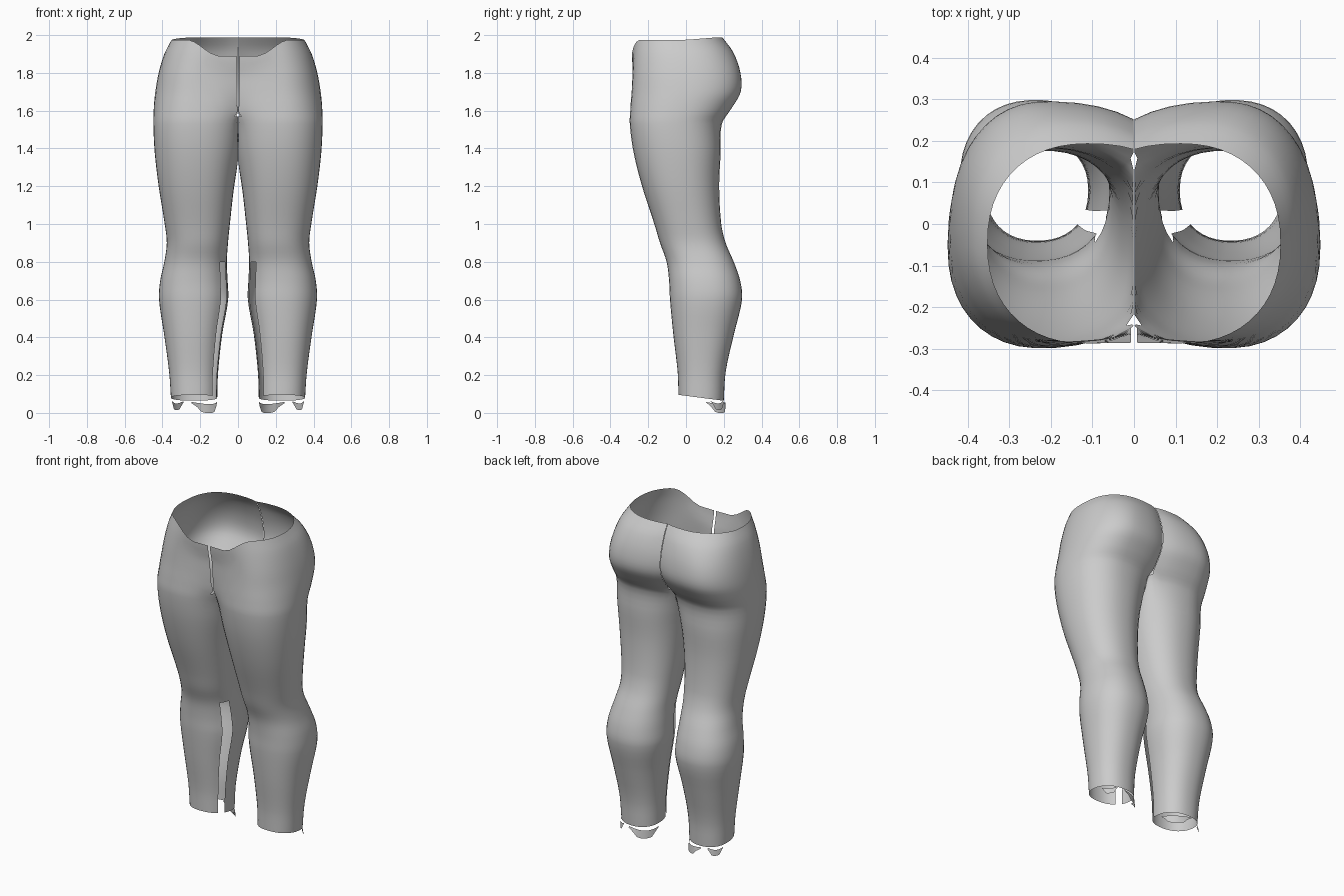
import bpy, bmesh, math

if "Cube" in bpy.data.objects:
    bpy.data.objects.remove(bpy.data.objects["Cube"])

grey = bpy.data.materials.new("light grey cloth")
grey.diffuse_color = (0.6, 0.6, 0.6, 1)
grey.use_nodes = True
grey.node_tree.nodes["Principled BSDF"].inputs["Base Color"].default_value = grey.diffuse_color

# Leg sections: z, centre x, outer x, inner radius front, inner radius back, front y, back y
ROWS = [
    (0.08, .233, .355, .123, .123, -.04, .20),
    (0.22, .235, .365, .130, .130, -.045, .21),
    (0.42, .238, .392, .155, .155, -.068, .255),
    (0.60, .236, .418, .184, .184, -.085, .297),
    (0.70, .235, .412, .180, .180, -.09, .287),
    (0.80, .225, .390, .166, .166, -.103, .253),
    (0.90, .213, .377, .160, .160, -.138, .21),
    (1.00, .213, .388, .170, .170, -.168, .187),
    (1.20, .218, .420, .198, .198, -.233, .176),
    (1.38, .222, .441, .235, .235, -.278, .184),
    (1.53, .222, .448, .270, .290, -.298, .190),
    (1.61, .220, .446, .340, .340, -.295, .240),
    (1.70, .212, .438, .420, .350, -.288, .290),
    (1.80, .200, .420, .500, .350, -.283, .288),
    (1.90, .160, .390, .600, .300, -.283, .250),
    (1.975, .11, .352, .700, .280, -.287, .193),
]
STEPS, OUTER, INNER = 4, 30, 10
POWER = 2.25          # slightly squared ellipse
CROTCH = 1.56


def spline(p0, p1, p2, p3, t):
    # non-uniform cubic through the section values
    out = []
    h = p2[0] - p1[0]
    for b, c, a, d in zip(p1, p2, p0, p3):
        m1 = (c - a) / max(p2[0] - p0[0], 1e-6) * h
        m2 = (d - b) / max(p3[0] - p1[0], 1e-6) * h
        out.append((2*t**3 - 3*t**2 + 1)*b + (t**3 - 2*t**2 + t)*m1
                   + (3*t**2 - 2*t**3)*c + (t**3 - t**2)*m2)
    return out


def smooth(v):
    v = min(max(v, 0), 1)
    return v * v * (3 - 2 * v)


def point(row, ang):
    z, cx, xo, af, ab, yf, yb = row
    c, s = math.cos(ang), math.sin(ang)
    a = xo - cx if c > 0 else (af if s < 0 else ab)
    x = cx + a * math.copysign(abs(c) ** (2 / POWER), c)
    y = (yf + yb) / 2 + (yb - yf) / 2 * math.copysign(abs(s) ** (2 / POWER), s)
    # narrow front opening above the crotch
    xmin = 0.007 if (z > 1.62 and s < 0) else 0.001
    x = max(x, xmin)
    # waist dips in front, hem drops toward the heel
    if y < 0:
        z -= 0.085 * smooth((0.27 - x) / 0.17) * smooth((row[0] - 1.75) / 0.22)
    else:
        z += 0.012 * smooth((row[0] - 1.75) / 0.22) * min(y / 0.15, 1)
    z += (0.08 - y) * 0.13 * smooth((0.3 - row[0]) / 0.22)
    return (x, y, z)


def limit(cx, a):
    # angle at which the outline reaches the middle plane
    r = min(cx / a, 1)
    return min(math.pi - math.acos(r ** (POWER / 2)), math.radians(130)) \
        if r < 1 else math.radians(130)


def ring(row):
    f, b = limit(row[1], row[3]), limit(row[1], row[4])
    angs = [-f + (f + b) * i / OUTER for i in range(OUTER + 1)]
    angs += [b + (2 * math.pi - f - b) * i / INNER for i in range(1, INNER)]
    return [point(row, a) for a in angs]


def finish(bm, name):
    mesh = bpy.data.meshes.new(name)
    bm.to_mesh(mesh)
    bm.free()
    mesh.materials.append(grey)
    obj = bpy.data.objects.new(name, mesh)
    bpy.context.collection.objects.link(obj)
    mirror = obj.modifiers.new("other side", 'MIRROR')
    mirror.use_mirror_merge = False
    for o in bpy.context.selected_objects:
        o.select_set(False)
    bpy.context.view_layer.objects.active = obj
    obj.select_set(True)
    bpy.ops.object.shade_smooth_by_angle(angle=math.radians(50))
    return obj


# Trouser legs with hips, an open inseam below the knee and no wall above the crotch
sections = []
for i in range(len(ROWS) - 1):
    p = [ROWS[max(i - 1, 0)], ROWS[i], ROWS[i + 1], ROWS[min(i + 2, len(ROWS) - 1)]]
    sections += [spline(*p, k / STEPS) for k in range(STEPS)]
sections.append(ROWS[-1])

bm = bmesh.new()
rings = [[bm.verts.new(co) for co in ring(r)] for r in sections]
n = OUTER + INNER
for j in range(len(rings) - 1):
    z = sections[j][0]
    for k in range(n):
        if k >= OUTER and z > CROTCH:
            continue
        if k in (n - 3, n - 2) and z < 0.8:
            continue
        a, b = rings[j], rings[j + 1]
        bm.faces.new((a[k], a[(k + 1) % n], b[(k + 1) % n], b[k]))
bmesh.ops.delete(bm, geom=[v for v in bm.verts if not v.link_faces], context='VERTS')
finish(bm, "trouser_legs")


# Torn hem scraps below each ankle
def scrap(name, start, end, top, low):
    bm = bmesh.new()
    cols = []
    for i in range(9):
        t = i / 8
        x, y, _ = point(ROWS[0], math.radians(start + (end - start) * t))
        depth = smooth(min(t, 1 - t) / 0.32)
        zt = top - 0.012 * math.sin(math.pi * t)
        cols.append([bm.verts.new((x, y + 0.004, zt)),
                     bm.verts.new((x, y + 0.01, zt - 0.006 - (zt - 0.006 - low) * depth))])
    for a, b in zip(cols, cols[1:]):
        bm.faces.new((a[0], b[0], b[1], a[1]))
    finish(bm, name)


scrap("inner_hem_scrap", 85, 172, 0.058, 0.0)
scrap("outer_hem_scrap", 20, 66, 0.062, 0.016)
